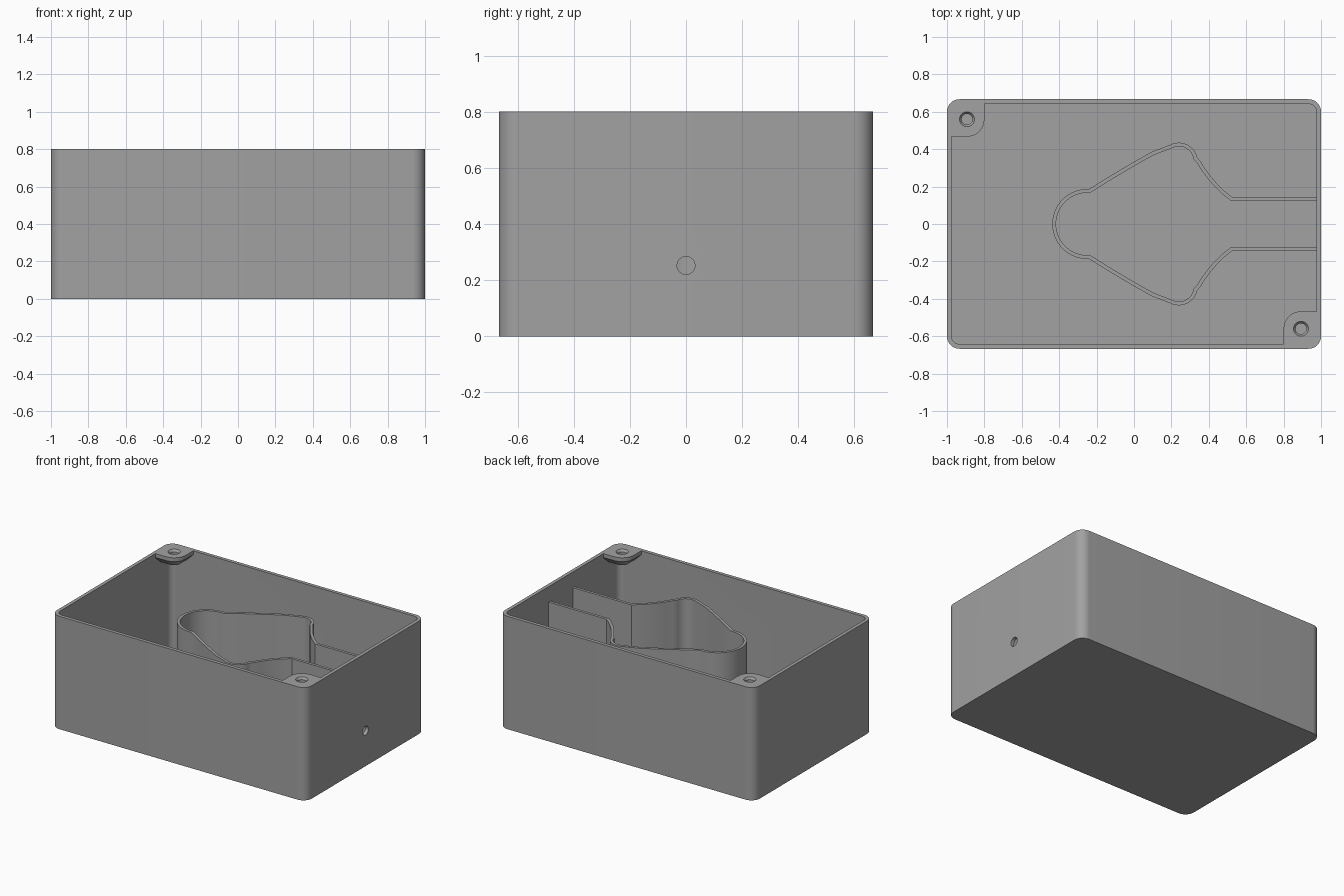
import bpy, bmesh, math
from mathutils import Vector

if "Cube" in bpy.data.objects:
    bpy.data.objects.remove(bpy.data.objects["Cube"])

L, W, H = 1.0, 0.667, 0.80      # half length, half width, height
T, FLOOR = 0.025, 0.027         # wall and floor thickness
RIB_T, RIB_TOP = 0.02, 0.69     # inner partition

plastic = bpy.data.materials.new("grey plastic")
plastic.diffuse_color = (0.36, 0.36, 0.36, 1)
plastic.use_nodes = True
plastic.node_tree.nodes["Principled BSDF"].inputs["Base Color"].default_value = plastic.diffuse_color


def arc(cx, cy, r, a0, a1, n=12):
    return [(cx + r * math.cos(math.radians(a0 + (a1 - a0) * i / n)),
             cy + r * math.sin(math.radians(a0 + (a1 - a0) * i / n))) for i in range(n + 1)]


def rounded_rect(hx, hy, r):
    pts = []
    for k, (sx, sy) in enumerate([(1, 1), (-1, 1), (-1, -1), (1, -1)]):
        pts += arc(sx * (hx - r), sy * (hy - r), r, 90 * k, 90 * k + 90)
    return pts


def loft(name, sections):
    """Closed solid through stacked outlines: [(points, z), ...]."""
    bm = bmesh.new()
    rings = [[bm.verts.new((x, y, z)) for x, y in pts] for pts, z in sections]
    n = len(rings[0])
    for a, b in zip(rings, rings[1:]):
        for i in range(n):
            j = (i + 1) % n
            bm.faces.new((a[i], a[j], b[j], b[i]))
    bm.faces.new(rings[0][::-1])
    bm.faces.new(rings[-1])
    bmesh.ops.recalc_face_normals(bm, faces=bm.faces)
    me = bpy.data.meshes.new(name)
    bm.to_mesh(me)
    bm.free()
    me.materials.append(plastic)
    ob = bpy.data.objects.new(name, me)
    bpy.context.collection.objects.link(ob)
    return ob


def boolean(target, tool, op):
    m = target.modifiers.new(op, 'BOOLEAN')
    m.operation, m.object, m.solver = op, tool, 'EXACT'
    bpy.context.view_layer.objects.active = target
    bpy.ops.object.modifier_apply(modifier=m.name)
    bpy.data.objects.remove(tool)


def smooth(ob):
    bpy.ops.object.select_all(action='DESELECT')
    ob.select_set(True)
    bpy.context.view_layer.objects.active = ob
    bpy.ops.object.shade_smooth_by_angle(angle=math.radians(30))


# Open box with rounded vertical corners
box = loft("box", [(rounded_rect(L, W, 0.067), 0), (rounded_rect(L, W, 0.067), H)])
inside = rounded_rect(L - T, W - T, 0.042)
boolean(box, loft("cavity_cutter", [(inside, FLOOR), (inside, H + 0.1)]), 'DIFFERENCE')


# Screw lugs in two opposite corners, tapered underneath
def lug_outline(s, r):
    e, c = 0.012, 0.107
    pts = arc(0.067, 0.067, 0.055, 180, 270)
    pts += [(c + r, e)] + arc(c, c, r, 0, 90, 16) + [(e, c + r)]
    return [(s * (L - u), -s * (W - v)) for u, v in pts]


for s in (-1, 1):
    lug = loft("lug", [(lug_outline(s, 0.045), 0.725), (lug_outline(s, 0.093), 0.773),
                       (lug_outline(s, 0.093), H)])
    boolean(box, lug, 'UNION')
    cx, cy = s * (L - 0.107), -s * (W - 0.107)
    hole = [(arc(cx, cy, r, 0, 360 * 23 / 24, 23), z)
            for r, z in ((0.029, 0.66), (0.029, 0.785), (0.04, H), (0.04, H + 0.05))]
    boolean(box, loft("screw_hole_cutter", hole), 'DIFFERENCE')

# Cable hole through the right wall
circle = arc(0, 0, 0.032, 0, 360 * 23 / 24, 23)
cable = loft("cable_hole_cutter", [(circle, -0.06), (circle, 0.06)])
cable.rotation_euler = (0, math.pi / 2, 0)
cable.location = (L, 0, 0.252)
boolean(box, cable, 'DIFFERENCE')
smooth(box)

# Inner partition: half path from the right wall to the nose, then mirrored
half = [(0.985, 0.135), (0.52, 0.135), (0.478, 0.168), (0.44, 0.205), (0.405, 0.245),
        (0.372, 0.29), (0.343, 0.335)]
half += arc(0.24, 0.335, 0.09, 10, 118, 12)
half += [(0.1, 0.377), (0.0, 0.321), (-0.12, 0.25), (-0.235, 0.178)]
half += arc(-0.25, 0, 0.177, 92, 180, 14)
path = [Vector(p) for p in half + [(x, -y) for x, y in half[-2::-1]]]


def offset(d):
    out = []
    for i, p in enumerate(path):
        a = (p - path[i - 1]).normalized() if i else (path[1] - p).normalized()
        b = (path[i + 1] - p).normalized() if i < len(path) - 1 else a
        t = (a + b).normalized()
        k = d / max(t.dot(a), 0.6)
        out.append((p.x - t.y * k, p.y + t.x * k))
    return out


outline = offset(RIB_T / 2) + offset(-RIB_T / 2)[::-1]
partition = loft("inner_partition", [(outline, FLOOR - 0.01), (outline, RIB_TOP)])
smooth(partition)
